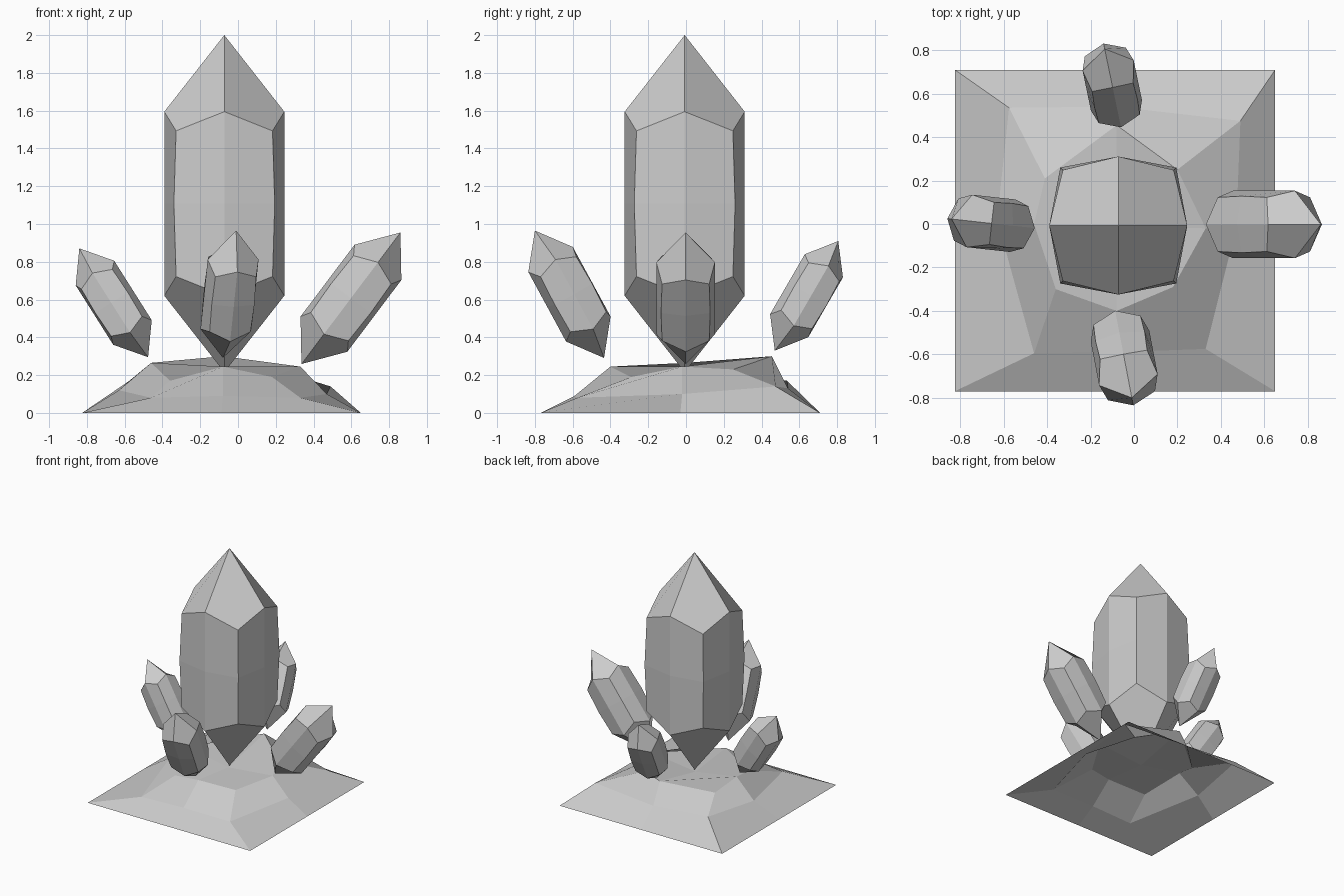
import bpy, bmesh
from mathutils import Vector, Matrix

if "Cube" in bpy.data.objects:
    bpy.data.objects.remove(bpy.data.objects["Cube"])

stone = bpy.data.materials.new("pale grey stone")
stone.diffuse_color = (0.6, 0.6, 0.6, 1)
stone.use_nodes = True
stone.node_tree.nodes["Principled BSDF"].inputs["Base Color"].default_value = stone.diffuse_color


def finish(bm, name):
    mesh = bpy.data.meshes.new(name)
    bm.to_mesh(mesh)
    bm.free()
    mesh.materials.append(stone)
    obj = bpy.data.objects.new(name, mesh)
    bpy.context.collection.objects.link(obj)
    return obj


def crystal(name, center, axis):
    """Eight-sided double-pointed crystal; axis runs from centre to upper tip."""
    bm = bmesh.new()
    bmesh.ops.create_cube(bm, size=2)
    bmesh.ops.subdivide_edges(bm, edges=bm.edges[:], cuts=1, use_grid_fill=True)
    # (reach along x/y, height) by how many of x and y are non-zero
    end = {0: (0, 1.0), 1: (0.356, 0.546), 2: (0.286, 0.432)}
    middle = {1: 0.356, 2: 0.299}
    for v in bm.verts:
        x, y, z = (round(c) for c in v.co)
        n = abs(x) + abs(y)
        r, h = end[n] if z else (middle[n], 0)
        v.co = (x * r, y * r, z * h)
    # tilt: one ring direction stays level
    axis = Vector(axis)
    w = axis.normalized()
    u = Vector((0, 1, 0)).cross(w) if abs(w.z) > 0.999 else w.cross(Vector((0, 0, 1)))
    u.normalize()
    rot = Matrix((u, w.cross(u), w)).transposed().to_4x4()
    bm.transform(Matrix.Translation(center) @ rot @ Matrix.Scale(axis.length, 4))
    return finish(bm, name)


# Crystals
crystal("main_crystal", (-0.0725, -0.007, 1.1075), (0, 0, 0.8925))
crystal("right_crystal", (0.598, -0.002, 0.607), (0.262, 0, 0.348))
crystal("left_crystal", (-0.658, 0.003, 0.583), (-0.182, 0.02, 0.288))
crystal("front_crystal", (-0.045, -0.617, 0.628), (0.035, -0.183, 0.337))
crystal("back_crystal", (-0.10, 0.638, 0.62), (-0.035, 0.168, 0.29))

# Rock mound: open sheet of three eight-point rings around a low centre
rings = [
    [(0.65, -0.77, 0), (0.65, -0.03, 0), (0.65, 0.71, 0), (-0.0875, 0.71, 0),
     (-0.825, 0.71, 0), (-0.825, -0.03, 0), (-0.825, -0.77, 0), (-0.0875, -0.77, 0)],
    [(0.33, -0.575, 0.08), (0.47, -0.02, 0.10), (0.49, 0.475, 0.14), (-0.08, 0.54, 0.13),
     (-0.575, 0.535, 0.17), (-0.63, 0.02, 0.12), (-0.46, -0.595, 0.08), (-0.08, -0.59, 0.09)],
    [(0.18, -0.29, 0.19), (0.33, -0.02, 0.245), (0.20, 0.25, 0.23), (-0.08, 0.455, 0.30),
     (-0.41, 0.21, 0.20), (-0.46, 0.0, 0.265), (-0.36, -0.30, 0.17), (-0.08, -0.40, 0.245)],
]
bm = bmesh.new()
loops = [[bm.verts.new(p) for p in ring] for ring in rings]
center = bm.verts.new((-0.08, -0.01, 0.20))
for outer, inner in zip(loops, loops[1:]):
    for i in range(8):
        j = (i + 1) % 8
        bm.faces.new((outer[i], outer[j], inner[j], inner[i]))
for i in range(0, 8, 2):
    bm.faces.new((loops[2][i - 1], loops[2][i], loops[2][i + 1], center))
finish(bm, "rock_mound")
